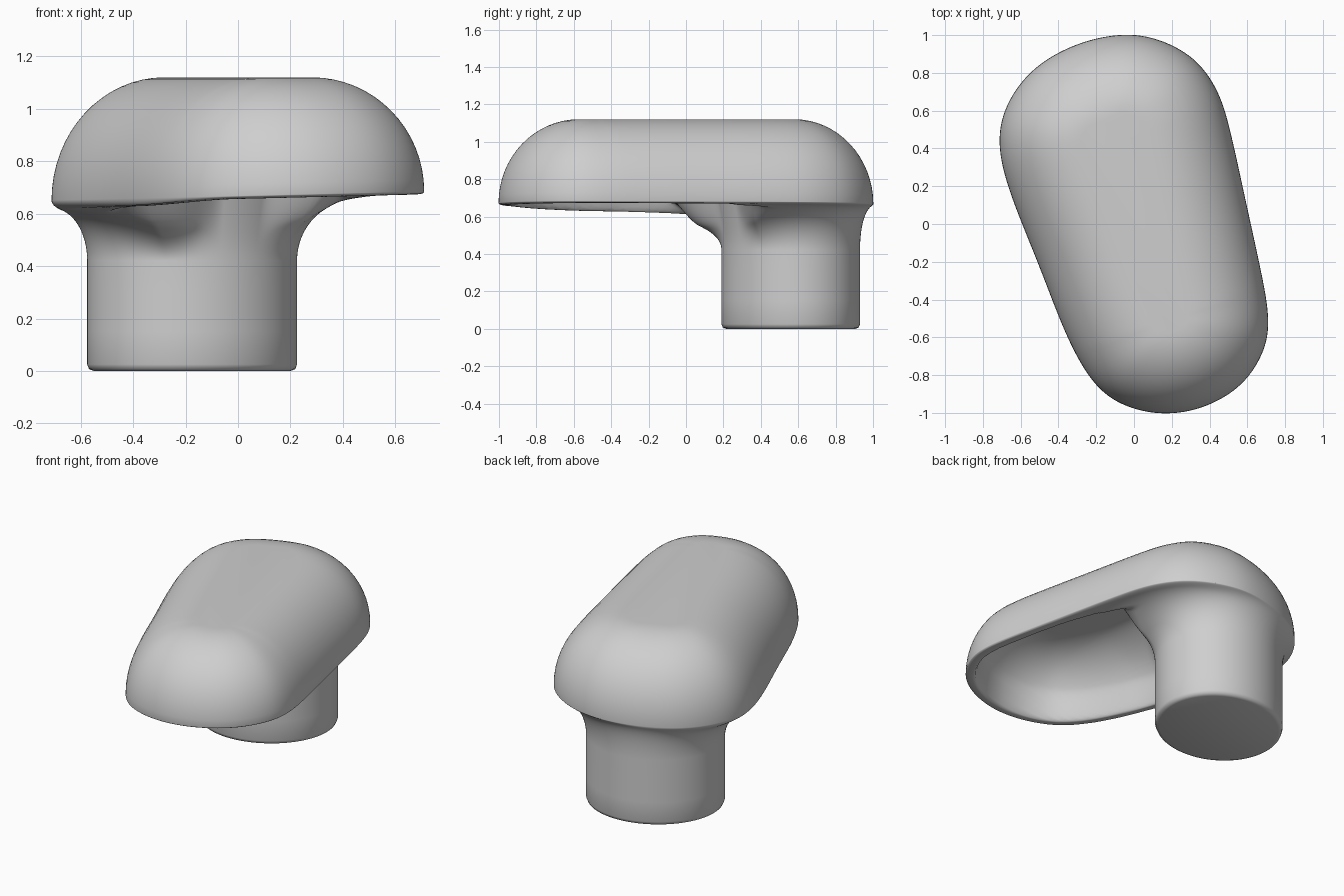
import bpy, bmesh, math
from mathutils import Vector

cube = bpy.data.objects.get("Cube")
if cube:
    bpy.data.objects.remove(cube, do_unlink=True)

# Plan outline of the cap, clockwise from the back
OUTLINE = [(-.05, 1.006), (.15, .97), (.33, .865), (.45, .69), (.515, .47), (.585, .15),
           (.655, -.17), (.716, -.5), (.675, -.7), (.555, -.865), (.37, -.97), (.17, -1.006),
           (-.03, -.97), (-.2, -.86), (-.35, -.61), (-.5, -.225), (-.655, .16),
           (-.716, .42), (-.675, .63), (-.53, .825), (-.3, .955)]
SPINE = Vector((-.12, .44)), Vector((.2, -.5))
POST, POST_A, POST_B, POST_TURN = Vector((-.175, .56)), .407, .363, math.radians(23.5)
TOP, INSET, FILLET_Z = 1.12, .43, .42
OPEN_SIDE = math.radians(-60)   # direction in which the hollow meets the post


def smooth_loop(points, steps, passes):
    """Closed Catmull-Rom curve through the points, then relaxed."""
    pts = [Vector(p) for p in points]
    out = []
    for i in range(len(pts)):
        a, b, c, d = (pts[(i + k) % len(pts)] for k in (-1, 0, 1, 2))
        for s in range(steps):
            t = s / steps
            out.append(.5 * (2 * b + (c - a) * t + (2 * a - 5 * b + 4 * c - d) * t**2
                             + (3 * b - a - 3 * c + d) * t**3))
    for _ in range(passes):
        out = [(out[i - 1] + 2 * p + out[(i + 1) % len(out)]) / 4 for i, p in enumerate(out)]
    return out


def ease(t):
    t = max(0, min(1, t))
    return t * t * (3 - 2 * t)


def quarter(t):
    """Quarter-circle rise from 0 to 1."""
    t = max(0, min(1, t))
    return math.sqrt(1 - (1 - t)**2)


def rim_z(p):
    return .668 + .024 * p.x


def spine_point(p):
    a, b = SPINE
    t = (p - a).dot(b - a) / (b - a).length_squared
    return a.lerp(b, max(0, min(1, t)))


def post_radius(direction):
    angle = math.atan2(direction.y, direction.x) - POST_TURN
    return 1 / math.hypot(math.cos(angle) / POST_A, math.sin(angle) / POST_B)


def openness(direction):
    """1 where the hollow runs up to the post, 0 where a web fills the corner."""
    turn = math.atan2(direction.y, direction.x) - OPEN_SIDE
    turn = abs(math.atan2(math.sin(turn), math.cos(turn)))
    return 1 - ease((math.degrees(turn) - 12) / 42)


outline = smooth_loop(OUTLINE, 11, 24)


def dome_ring(angle):
    ring = []
    for p in outline:
        inward = (spine_point(p) - p).normalized()
        q = p + inward * INSET * (1 - math.cos(angle))
        z = rim_z(p)
        ring.append((q.x, q.y, z + (TOP - z) * math.sin(angle)))
    return ring


def underside_ring(u):
    """Lip, hollow and fillet, running from the rim (0) to the post (1)."""
    ring = []
    for p in outline:
        direction = (p - POST).normalized()
        outer, inner = (p - POST).length, post_radius(direction)
        e = (outer - inner) * (1 - u)
        q = POST + direction * (inner + e)
        d = min((q - o).length for o in outline)
        gap = openness(direction)
        # Rounded lip, dipping a little along the right side
        base = rim_z(p) - (.012 + .018 * ease(-p.x / .4)) * quarter(d / .04)
        # Fillet into the post
        reach = min(.65 - .55 * gap, outer - inner)
        z = FILLET_Z + (base - FILLET_Z) * quarter(e / reach)
        # Hollow under the overhang
        lip = .05 + .06 * (1 - ease((e - .1) / .5))
        start, fade = .14 * (1 - gap), .36 - .22 * gap
        rise = (d - lip) / .37
        z += .36 * quarter(rise) * ease(rise / .12) * ease((e - start) / fade)
        ring.append((q.x, q.y, z))
    return ring


def post_ring(inset, z):
    ring = []
    for p in outline:
        direction = (p - POST).normalized()
        q = POST + direction * (post_radius(direction) - inset)
        ring.append((q.x, q.y, z))
    return ring


# Loft the whole body from the top of the cap down to the foot of the post
rings = [dome_ring(math.pi / 2 * (1 - i / 16)) for i in range(17)]
rings += [underside_ring((1 - math.cos(math.pi * i / 70)) / 2) for i in range(1, 71)]
rings += [post_ring(*r) for r in ((0, .3), (0, .15), (0, .025), (.007, .007), (.025, 0))]

bm = bmesh.new()
loops = [[bm.verts.new(co) for co in ring] for ring in rings]
count = len(outline)
for upper, lower in zip(loops, loops[1:]):
    for i in range(count):
        j = (i + 1) % count
        bm.faces.new((upper[i], upper[j], lower[j], lower[i]))
bm.faces.new(loops[0])
bm.faces.new(loops[-1])
bmesh.ops.recalc_face_normals(bm, faces=bm.faces)

mesh = bpy.data.meshes.new("cap_on_post")
bm.to_mesh(mesh)
bm.free()
body = bpy.data.objects.new("cap_on_post", mesh)
bpy.context.collection.objects.link(body)

# Plain grey finish
grey = bpy.data.materials.new("light_grey")
grey.use_nodes = True
colour = (.62, .62, .62, 1)
grey.diffuse_color = colour
grey.node_tree.nodes["Principled BSDF"].inputs["Base Color"].default_value = colour
mesh.materials.append(grey)

bpy.context.view_layer.objects.active = body
body.select_set(True)
bpy.ops.object.shade_smooth_by_angle(angle=math.radians(60))
